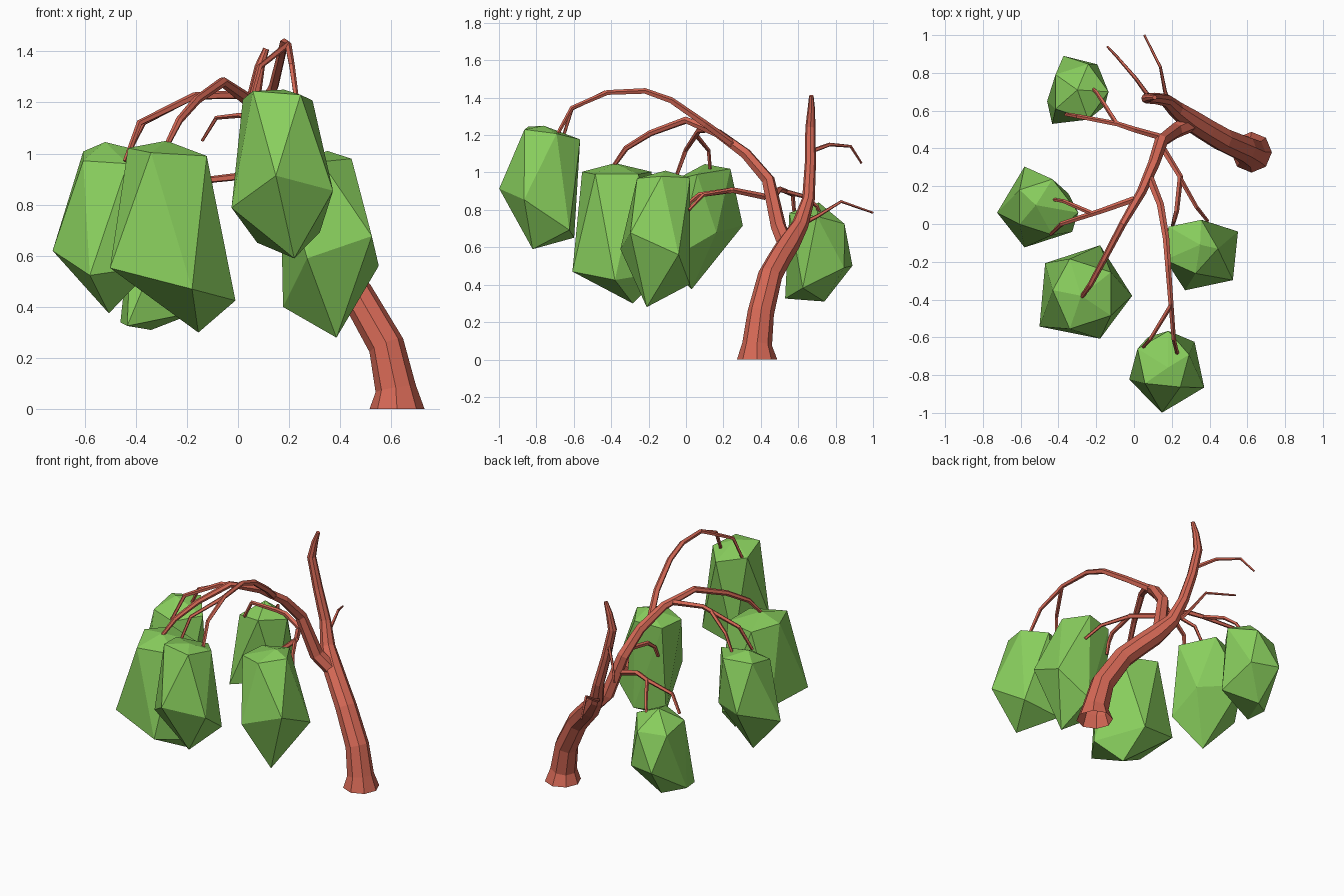
import bpy, math
from mathutils import Vector


def material(name, rgb):
    m = bpy.data.materials.new(name)
    m.diffuse_color = (*rgb, 1)
    return m


bark = material("red_bark", (0.67, 0.14, 0.092))
leaf = material("leaf_green", (0.25, 0.62, 0.11))


def add_mesh(name, verts, faces, mat):
    me = bpy.data.meshes.new(name)
    me.from_pydata(verts, [], faces)
    me.materials.append(mat)
    me.update()
    ob = bpy.data.objects.new(name, me)
    bpy.context.collection.objects.link(ob)
    return ob


def tube(name, path, r0, r1, sides=5, radii=None, flat_start=False):
    """Tapered faceted tube along a path of points."""
    pts = [Vector(p) for p in path]
    n = len(pts)
    verts, faces = [], []
    u = None
    for i, p in enumerate(pts):
        a, b = pts[max(i - 1, 0)], pts[min(i + 1, n - 1)]
        t = (b - a).normalized()
        if flat_start and i == 0:
            t = Vector((0, 0, 1))
        if u is None:
            u = t.orthogonal()
        u = (u - t * u.dot(t)).normalized()
        v = t.cross(u)
        r = radii[i] if radii else r0 + (r1 - r0) * i / (n - 1)
        for k in range(sides):
            ang = 2 * math.pi * k / sides
            verts.append(p + (u * math.cos(ang) + v * math.sin(ang)) * r)
    for i in range(n - 1):
        for k in range(sides):
            k2 = (k + 1) % sides
            faces.append((i * sides + k, i * sides + k2,
                          (i + 1) * sides + k2, (i + 1) * sides + k))
    if not flat_start:
        faces.append(tuple(reversed(range(sides))))
    faces.append(tuple((n - 1) * sides + k for k in range(sides)))
    return add_mesh(name, verts, faces, bark)


def leaf_clump(name, top, upper, lower, bottom, nudge={}):
    """Twenty-sided clump: two tilted rings of five between two tips.
    A ring is (centre, radius, phase in degrees, slope in x, slope in y).
    nudge shifts single corners: 1-5 upper ring, 6-10 lower ring."""
    verts = [Vector(top)]
    for c, r, phase, sx, sy in (upper, lower):
        for k in range(5):
            a = math.radians(phase + 72 * k)
            dx, dy = r * math.cos(a), r * math.sin(a)
            verts.append(Vector(c) + Vector((dx, dy, sx * dx + sy * dy)))
    verts.append(Vector(bottom))
    for i, d in nudge.items():
        verts[i] += Vector(d)
    # the lower ring starts half a step before or after the upper ring
    shift = round((upper[2] - lower[2] + 36) / 72)
    faces = []
    for k in range(5):
        k2 = (k + 1) % 5
        u0, u1 = 1 + k, 1 + k2
        l0, l1 = 6 + (k + shift) % 5, 6 + (k2 + shift) % 5
        faces += [(0, u0, u1), (u0, l0, u1), (l0, l1, u1), (11, l1, l0)]
    return add_mesh(name, verts, faces, leaf)


# trunk, running up into the bare leader
tube("trunk", [(.622, .38, 0), (.617, .38, .08), (.58, .40, .25), (.465, .45, .45),
               (.38, .50, .54), (.30, .55, .62), (.22, .61, .72), (.17, .655, .86),
               (.11, .665, 1.05), (.065, .665, 1.24), (.085, .67, 1.34), (.11, .67, 1.41)],
     0, 0, 8, [.108, .080, .071, .065, .062, .060, .045, .034, .030, .027, .02, .012], True)

# main limb drooping to the front
tube("main_limb", [(.32, .54, .60), (.22, .495, .71), (.145, .44, .96), (.105, .32, 1.10),
                   (.04, .17, 1.21), (-.06, 0, 1.28), (-.16, -.19, 1.21),
                   (-.23, -.32, 1.13), (-.28, -.39, 1.03)],
     0, 0, 6, [.045, .042, .036, .031, .026, .020, .017, .015, .011])

# high arching limb and its fork
tube("arch_limb", [(.08, .25, 1.15), (.14, .10, 1.26), (.17, -.08, 1.385), (.18, -.22, 1.435),
                   (.195, -.42, 1.427), (.21, -.61, 1.345), (.23, -.69, 1.20)], .022, .010)
tube("arch_fork", [(.195, -.43, 1.427), (.085, -.61, 1.34), (.05, -.65, 1.21)], .013, .009)

# left limb and its fork
tube("left_limb", [(0, .13, 1.23), (-.17, .07, 1.225), (-.385, 0, 1.12),
                   (-.44, -.055, .97)], .018, .010)
tube("left_fork", [(-.22, .055, 1.20), (-.37, .12, 1.12), (-.43, .13, 1.0)], .013, .009)

# right limb and its fork
tube("right_limb", [(.14, .42, .87), (.245, .25, .905), (.225, .07, .88), (.212, .02, .84),
                    (.205, -.005, .77)], .018, .010)
tube("right_fork", [(.245, .24, .905), (.33, .09, .88), (.39, .015, .80)], .013, .009)

# back left limb and its fork
tube("back_limb", [(.14, .46, .86), (0, .50, .91), (-.09, .53, .90), (-.30, .57, .88),
                   (-.36, .58, .77)], .018, .010)
tube("back_fork", [(-.09, .53, .90), (-.16, .64, .87), (-.20, .70, .82),
                   (-.245, .735, .73)], .013, .009)

# bare twigs on the leader
tube("low_twig", [(.18, .65, .74), (.165, .70, .765), (.14, .83, .845), (.055, 1.0, .785)],
     .013, .006)
tube("high_twig", [(.09, .66, 1.11), (.01, .77, 1.15), (-.085, .88, 1.14),
                   (-.14, .938, 1.05)], .013, .006)

# hanging leaf clumps
leaf_clump("front_clump", (-.28, -.38, 1.05),
           ((-.28, -.37, 1.0), .195, 36, -.06, 0),
           ((-.26, -.36, .49), .26, 0, -.25, 0), (-.155, -.285, .30),
           {3: (.045, .02, .01), 9: (-.03, -.03, .01), 6: (-.01, -.02, 0)})
leaf_clump("left_clump", (-.52, .10, 1.045),
           ((-.48, .09, .99), .155, 0, 0, .2),
           ((-.51, .09, .62), .225, 36, 0, .45), (-.505, .03, .375),
           {1: (.03, -.03, 0), 6: (-.02, -.06, 0), 8: (.01, -.03, 0)})
leaf_clump("back_clump", (-.30, .71, .84),
           ((-.29, .70, .75), .155, 0, .1, -.2),
           ((-.31, .695, .42), .205, 36, .1, .45), (-.34, .74, .31),
           {6: (-.05, .03, 0), 8: (.055, -.045, -.06), 9: (-.06, .03, 0),
            10: (-.01, .05, 0)})
leaf_clump("right_clump", (.35, -.11, 1.01),
           ((.295, -.115, .965), .15, 66, .1, 0),
           ((.36, -.15, .53), .22, 30, .45, -.5), (.385, -.21, .28),
           {8: (.035, .08, -.02), 7: (.05, -.045, 0)})
leaf_clump("arch_clump", (.18, -.76, 1.25),
           ((.165, -.725, 1.21), .16, 84, -.1, -.2),
           ((.18, -.78, .78), .21, 48, .1, -.65), (.22, -.82, .59),
           {5: (-.03, 0, .02), 9: (-.01, -.01, 0)})
